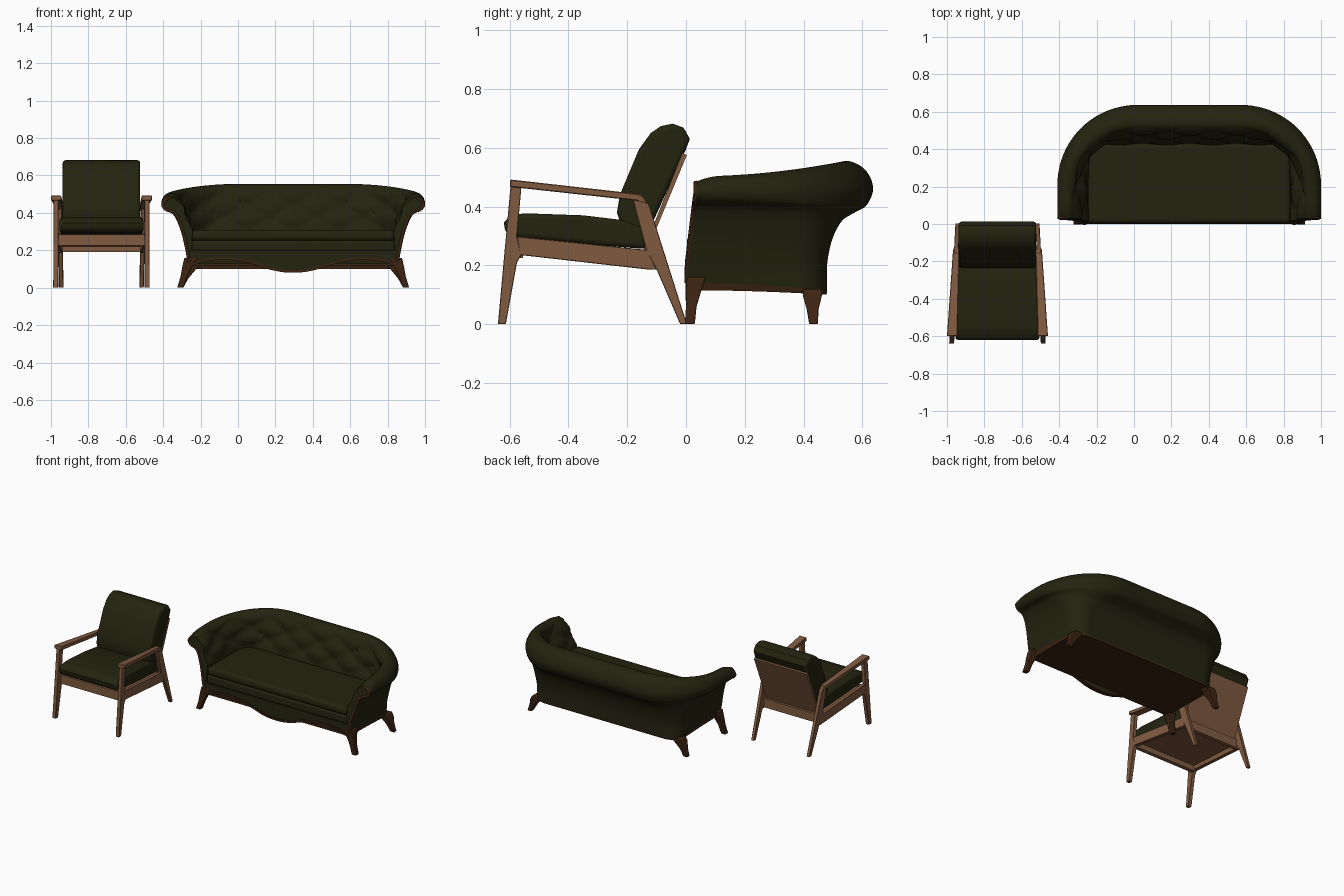
import bpy, bmesh, math
from mathutils import Vector

if "Cube" in bpy.data.objects:
    bpy.data.objects.remove(bpy.data.objects["Cube"])


def material(name, rgb):
    m = bpy.data.materials.new(name)
    m.use_nodes = True
    m.diffuse_color = (*rgb, 1)
    m.node_tree.nodes["Principled BSDF"].inputs["Base Color"].default_value = (*rgb, 1)
    return m


GREEN = material("dark olive upholstery", (0.017, 0.017, 0.005))
DARK = material("dark walnut", (0.045, 0.017, 0.006))
LIGHT = material("warm teak", (0.22, 0.105, 0.052))


def finish(name, bm, mats, bevel=0, segments=2, angle=40):
    bmesh.ops.recalc_face_normals(bm, faces=bm.faces)
    mesh = bpy.data.meshes.new(name)
    bm.to_mesh(mesh)
    bm.free()
    ob = bpy.data.objects.new(name, mesh)
    bpy.context.collection.objects.link(ob)
    for m in mats:
        mesh.materials.append(m)
    if bevel:
        mod = ob.modifiers.new("soft edges", "BEVEL")
        mod.width, mod.segments = bevel, segments
        mod.limit_method, mod.angle_limit = "ANGLE", math.radians(50)
    bpy.ops.object.select_all(action="DESELECT")
    ob.select_set(True)
    bpy.context.view_layer.objects.active = ob
    bpy.ops.object.shade_smooth_by_angle(angle=math.radians(angle))
    return ob


def loft(name, rings, mat, **kw):
    """Skin closed rings of equal length and cap both ends."""
    bm = bmesh.new()
    loops = [[bm.verts.new(p) for p in ring] for ring in rings]
    n = len(loops[0])
    for a, b in zip(loops, loops[1:]):
        for i in range(n):
            bm.faces.new((a[i], a[(i + 1) % n], b[(i + 1) % n], b[i]))
    bm.faces.new(loops[0])
    bm.faces.new(loops[-1])
    return finish(name, bm, [mat], **kw)


def box(name, x0, x1, y0, y1, z0, z1, mat, **kw):
    ring = [(x0, y0), (x1, y0), (x1, y1), (x0, y1)]
    return loft(name, [[(x, y, z) for x, y in ring] for z in (z0, z1)], mat, **kw)


# ---------------- armchair ----------------
CX = -0.73


def slab(name, profile, x_left, x_right, mat, **kw):
    """Side profile in y and z, spanned between two x rules that depend on y."""
    return loft(name, [[(CX + f(y), y, z) for y, z in profile] for f in (x_left, x_right)], mat, **kw)


def taper(front, rear):
    return lambda y: front + (rear - front) * (y + 0.6) / 0.6


FRONT_LEG = [(-0.64, 0), (-0.613, 0), (-0.575, 0.21), (-0.56, 0.235), (-0.575, 0.3), (-0.56, 0.468), (-0.597, 0.472)]
REAR_LEG = [(-0.02, 0), (0.003, 0), (-0.125, 0.405), (-0.15, 0.438), (-0.18, 0.42), (-0.135, 0.25), (-0.1, 0.185)]
SIDE_RAIL = [(-0.565, 0.235), (-0.125, 0.185), (-0.1, 0.185), (-0.13, 0.252), (-0.575, 0.298)]
ARM = [(-0.6, 0.467), (-0.17, 0.42), (-0.13, 0.41), (-0.155, 0.442), (-0.598, 0.492)]

for side, s in (("left", 1), ("right", -1)):
    for part, prof in (("front_leg", FRONT_LEG), ("rear_leg", REAR_LEG), ("side_rail", SIDE_RAIL)):
        slab(f"chair_{part}_{side}", prof, taper(s * 0.23, s * 0.203), taper(s * 0.256, s * 0.225),
             LIGHT, bevel=0.002, segments=1)
    slab(f"chair_armrest_{side}", ARM, taper(s * 0.215, s * 0.2), taper(s * 0.27, s * 0.228),
         LIGHT, bevel=0.003, segments=1)

box("chair_front_rail", CX - 0.235, CX + 0.235, -0.582, -0.555, 0.225, 0.285, LIGHT)
box("chair_rear_rail", CX - 0.208, CX + 0.208, -0.14, -0.115, 0.19, 0.25, LIGHT)
slab("chair_seat_board", [(-0.56, 0.262), (-0.13, 0.22), (-0.13, 0.235), (-0.56, 0.277)],
     taper(-0.23, -0.2), taper(0.23, 0.2), LIGHT)
slab("chair_back_board", [(-0.15, 0.24), (-0.138, 0.235), (0.003, 0.575), (-0.012, 0.582)],
     lambda y: -0.203, lambda y: 0.203, LIGHT)

SEAT = [(-0.59, 0.296), (-0.615, 0.31), (-0.62, 0.345), (-0.6, 0.368), (-0.55, 0.377), (-0.35, 0.37),
        (-0.2, 0.352), (-0.14, 0.33), (-0.135, 0.255), (-0.35, 0.273)]
BACK = [(-0.175, 0.32), (-0.222, 0.34), (-0.235, 0.38), (-0.225, 0.44), (-0.16, 0.595), (-0.12, 0.65),
        (-0.085, 0.674), (-0.045, 0.682), (-0.008, 0.668), (0.013, 0.63), (-0.002, 0.59), (-0.125, 0.32)]
slab("chair_seat_cushion", SEAT, taper(-0.225, -0.205), taper(0.225, 0.205), GREEN, bevel=0.016, segments=3)
slab("chair_back_cushion", BACK, lambda y: -0.207, lambda y: 0.207, GREEN, bevel=0.016, segments=3)

# ---------------- sofa ----------------
SX = 0.295
# half width, back depth, corner radius, arm height, back height
ROWS = [(.56, .475, .1, .115, .1), (.565, .48, .1, .14, .112), (.575, .48, .11, .2, .2),
        (.598, .497, .14, .3, .286), (.625, .53, .2, .375, .35), (.65, .575, .28, .405, .38),
        (.69, .615, .38, .42, .405), (.705, .637, .43, .452, .463), (.69, .61, .42, .488, .525),
        (.655, .55, .37, .502, .555), (.62, .5, .32, .487, .53), (.59, .465, .25, .43, .44),
        (.55, .435, .15, .34, .34), (.54, .42, .1, .24, .24)]
STEPS = 5


def smooth_rows(rows):
    """Catmull-Rom curve through the section rows."""
    at = lambda i: Vector(rows[max(0, min(i, len(rows) - 1))])
    for i in range(len(rows) - 1):
        a, b, c, d = (at(i + k) for k in (-1, 0, 1, 2))
        for k in range(STEPS):
            t = k / STEPS
            yield 0.5 * (2 * b + (c - a) * t + (2 * a - 5 * b + 4 * c - d) * t**2 + (3 * b - a - 3 * c + d) * t**3)
    yield at(len(rows))


def outline(w, d, r, y0):
    """Horseshoe from the right front, around the back, to the left front."""
    half = [(-w, y0 + (d - r - y0) * i / 14) for i in range(14)]
    half += [(-w + r - r * math.cos(a), d - r + r * math.sin(a))
             for a in (math.pi / 2 * i / 20 for i in range(20))]
    half += [((r - w) * (1 - i / 22), d) for i in range(22)]
    return [Vector(p) for p in half + [(0, d)] + [(-x, y) for x, y in reversed(half)]]


def section(index, row):
    w, d, r, za, zb = row
    path = outline(w, d, r, 0.03 * max(0, min(1, (za - 0.2) / 0.25)))
    run = [0]
    for p, q in zip(path, path[1:]):
        run.append(run[-1] + (q - p).length)
    window = max(0, min(1, (index / STEPS - 9.6) / 1)) * max(0, min(1, 13 - index / STEPS))
    pts = []
    for i, p in enumerate(path):
        z = za + (zb - za) * max(0, min(1, p.y / d)) ** 2
        if za > 0.43 and index > 6 * STEPS:
            z -= 0.035 * max(0, 1 - p.y / 0.12) ** 2 * min(1, (za - 0.43) / 0.05)
        # diamond tufting on the inner face
        u, v = (run[i] - run[-1] / 2) / 0.25, (z - 0.3) / 0.14
        puff = abs(math.sin(math.pi * (u + v)) * math.sin(math.pi * (u - v))) ** 0.5
        tangent = (path[min(i + 1, len(path) - 1)] - path[max(i - 1, 0)]).normalized()
        q = p + Vector((tangent.y, -tangent.x)) * 0.028 * (puff - 0.6) * window
        pts.append((SX + q.x, q.y, z))
    return pts


bm = bmesh.new()
sections = [section(i, row) for i, row in enumerate(smooth_rows(ROWS))]
grid = [[bm.verts.new(p) for p in sec] for sec in sections]
for j, (a, b) in enumerate(zip(grid, grid[1:])):
    for i in range(len(a) - 1):
        bm.faces.new((a[i], a[i + 1], b[i + 1], b[i])).material_index = int(j < STEPS)
for end in (0, -1):
    bm.faces.new([row[end] for row in grid])
finish("sofa_shell", bm, [GREEN, DARK], angle=50)

# underside board, seat deck and cushion
base = outline(.555, .47, .1, .01)
loft("sofa_underside", [[(SX + p.x, p.y, z) for p in base] for z in (.115, .13)], DARK)
seat = outline(.542, .43, .1, .004)
loft("sofa_seat_deck", [[(SX + p.x, p.y, z) for p in seat] for z in (.196, .252)], GREEN, bevel=.01)
loft("sofa_seat_cushion", [[(SX + p.x, p.y, z) for p in seat] for z in (.25, .308)], GREEN, bevel=.022, segments=3)

# serpentine apron with a wooden lower edge
WAVE = [(0, .08), (.06, .083), (.12, .095), (.18, .115), (.25, .136), (.33, .147), (.42, .147), (.5, .135), (.56, .105)]
wave = [(-x, z) for x, z in reversed(WAVE[1:])] + WAVE


def apron(name, y0, low, high, mat):
    ring = [(x, low(z)) for x, z in wave] + [(x, high(z)) for x, z in reversed(wave)]
    loft(name, [[(SX + x, y, z) for x, z in ring] for y in (y0, .03)], mat)


apron("sofa_apron", .004, lambda z: z + .012, lambda z: .198, GREEN)
apron("sofa_apron_edge", -.001, lambda z: z, lambda z: z + .014, DARK)

# splayed legs and wooden arm facings
for side, s, end in (("left", 1, -1), ("right", -1, 0)):
    for part, path in (("front", [(.603, .013, 0, .017), (.584, .018, .06, .018), (.568, .026, .11, .025), (.548, .035, .16, .034)]),
                       ("rear", [(.603, .434, 0, .015), (.58, .431, .05, .02), (.555, .43, .095, .032), (.535, .43, .12, .038)])):
        rings = [[(SX + s * (x + h * a), y + min(h, .032) * b, z) for a, b in ((-1, -1), (1, -1), (1, 1), (-1, 1))]
                 for x, y, z, h in path]
        loft(f"sofa_{part}_leg_{side}", rings, DARK, bevel=.004, angle=60)
    cu = bpy.data.curves.new("facing", "CURVE")
    cu.dimensions, cu.bevel_depth, cu.bevel_resolution = "3D", .009, 2
    sp = cu.splines.new("POLY")
    pts = [sec[end] for sec in sections[STEPS:9 * STEPS:2]]
    sp.points.add(len(pts) - 1)
    for p, (x, y, z) in zip(sp.points, pts):
        p.co = (x - s * .008, y + .004, z, 1)
    cu.materials.append(DARK)
    bpy.context.collection.objects.link(bpy.data.objects.new(f"sofa_arm_facing_{side}", cu))
